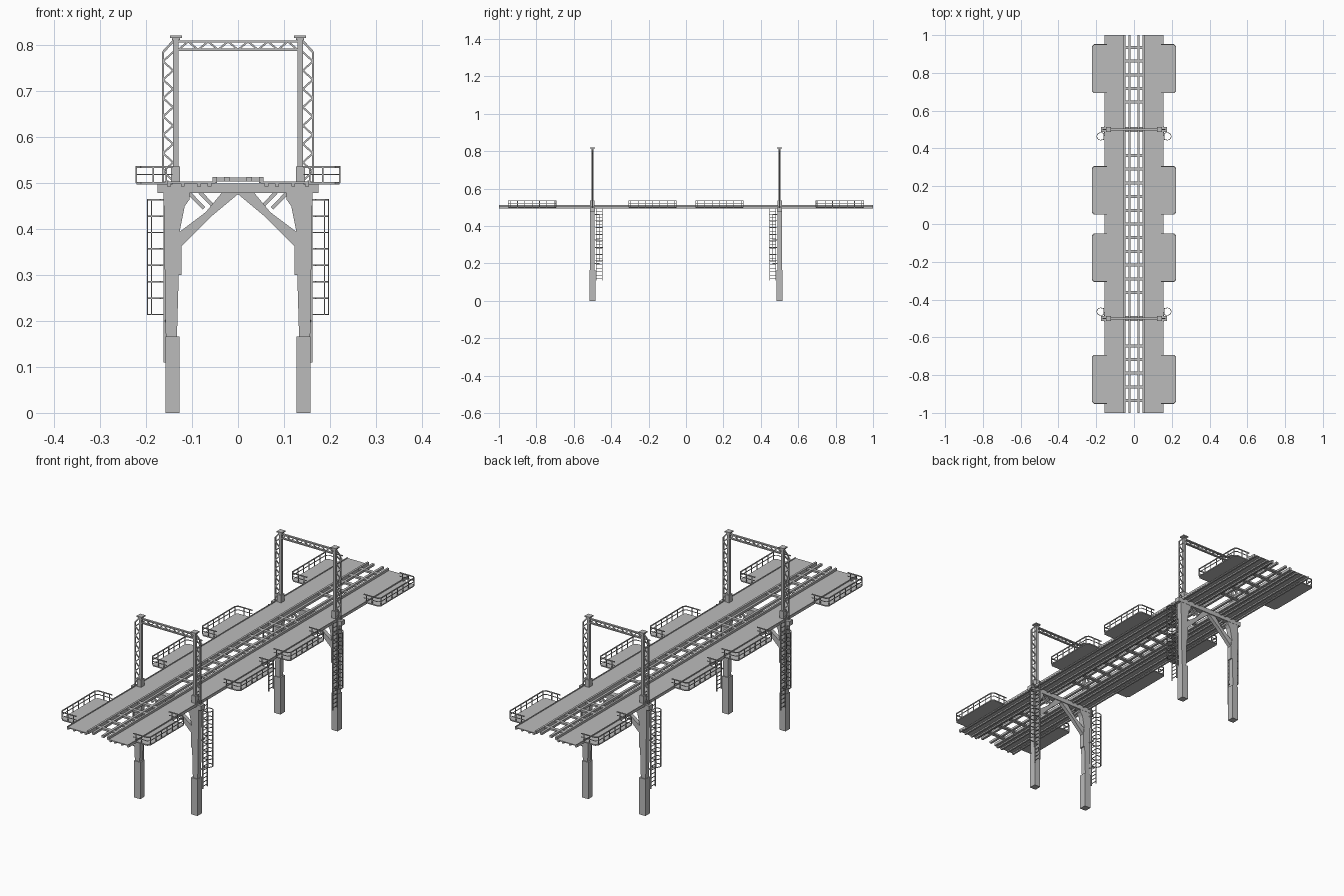
import bpy, bmesh, math
from mathutils import Vector

if "Cube" in bpy.data.objects:
    bpy.data.objects.remove(bpy.data.objects["Cube"], do_unlink=True)

GREY = (0.5, 0.5, 0.5, 1)
steel = bpy.data.materials.new("steel_grey")
steel.use_nodes = True
steel.diffuse_color = GREY
steel.node_tree.nodes["Principled BSDF"].inputs["Base Color"].default_value = GREY

SIDES = (1, -1)
PORTALS = (-0.5, 0.5)


def finish(name, bm):
    bmesh.ops.recalc_face_normals(bm, faces=bm.faces)
    mesh = bpy.data.meshes.new(name)
    bm.to_mesh(mesh)
    bm.free()
    mesh.materials.append(steel)
    obj = bpy.data.objects.new(name, mesh)
    bpy.context.collection.objects.link(obj)
    return obj


def box(bm, x, y, z):
    """Box from three (low, high) ranges."""
    verts = bmesh.ops.create_cube(bm, size=1)["verts"]
    for v in verts:
        v.co = [r[0] + (c + 0.5) * (r[1] - r[0]) for r, c in zip((x, y, z), v.co)]


def bar(bm, p, q, w):
    """Square bar between two points."""
    p, q = Vector(p), Vector(q)
    d = q - p
    verts = bmesh.ops.create_cube(bm, size=1)["verts"]
    rot = d.to_track_quat('Z', 'Y')
    for v in verts:
        v.co = (p + q) / 2 + rot @ Vector((v.co.x * w, v.co.y * w, v.co.z * d.length))


def polyline(bm, points, w):
    for p, q in zip(points, points[1:]):
        bar(bm, p, q, w)


def prism(bm, points, offset):
    """Closed profile pushed along an offset."""
    face = bm.faces.new([bm.verts.new(p) for p in points])
    ext = bmesh.ops.extrude_face_region(bm, geom=[face])["geom"]
    for v in ext:
        if isinstance(v, bmesh.types.BMVert):
            v.co += Vector(offset)
    bm.faces.new([bm.verts.new(p) for p in reversed(points)]) if not face.is_valid else None


def mirrored(x0, x1, s):
    return tuple(sorted((s * x0, s * x1)))


# Walkway strips with edge lips and stringers underneath
bm = bmesh.new()
for s in SIDES:
    box(bm, mirrored(0.05, 0.154, s), (-1, 1), (0.499, 0.503))
    for x in (0.062, 0.085, 0.12, 0.15):
        box(bm, mirrored(x - 0.004, x + 0.004, s), (-1, 1), (0.493, 0.4995))
    box(bm, mirrored(0.151, 0.155, s), (-1, 1), (0.496, 0.506))
finish("walkway_strips", bm)

# Centre track: rails and cross ties
bm = bmesh.new()
for s in SIDES:
    box(bm, mirrored(0.046, 0.055, s), (-1, 1), (0.5, 0.513))
    box(bm, mirrored(0.019, 0.030, s), (-1, 1), (0.503, 0.513))
finish("track_rails", bm)

bm = bmesh.new()
PITCH = 0.0725
rows = [i * PITCH for i in range(-5, 6)]
rows += [s * (0.645 + i * PITCH) for s in SIDES for i in range(5)]
for y in rows:
    box(bm, (-0.05, 0.05), (y - 0.008, y + 0.008), (0.504, 0.512))
finish("track_ties", bm)

# Side platforms with railings
floor, rail = bmesh.new(), bmesh.new()
for s in SIDES:
    for y0, y1 in ((-0.95, -0.695), (-0.305, -0.052), (0.052, 0.305), (0.695, 0.95)):
        r = 0.01
        path = [(0.142, y0), (0.221 - r, y0), (0.221, y0 + r),
                (0.221, y1 - r), (0.221 - r, y1), (0.142, y1)]
        prism(floor, [(s * x, y, 0.497) for x, y in path], (0, 0, 0.005))
        for z, w in ((0.535, 0.004), (0.519, 0.0025)):
            polyline(rail, [(s * x, y, z) for x, y in path], w)
        posts = [(x, y) for x in (0.156, 0.184) for y in (y0, y1)]
        posts += [(0.221, y0 + r + (y1 - y0 - 2 * r) * i / 6) for i in range(7)]
        for x, y in posts:
            bar(rail, (s * x, y, 0.5), (s * x, y, 0.536), 0.003)
finish("platform_floors", floor)
finish("platform_railings", rail)

# Columns, braces and cross beams below the deck
COLUMN = [(0.157, 0.16), (0.133, 0.16), (0.129, 0.30), (0.123, 0.30), (0.123, 0.365),
          (0.127, 0.394), (0.116, 0.45), (0.105, 0.465), (0.105, 0.48), (0.162, 0.48)]
BRACE = [(0, 0.476), (0, 0.485), (0.03, 0.485), (0.055, 0.455), (0.07, 0.437),
         (0.127, 0.394), (0.123, 0.363), (0.055, 0.43)]
feet, legs, braces, beams = (bmesh.new() for _ in range(4))
for y in PORTALS:
    box(beams, (-0.175, 0.175), (y - 0.013, y + 0.013), (0.478, 0.499))
    for s in SIDES:
        box(feet, mirrored(0.127, 0.158, s), (y - 0.016, y + 0.016), (0, 0.166))
        prism(legs, [(s * x, y - 0.012, z) for x, z in COLUMN], (0, 0.024, 0))
        prism(braces, [(s * x, y - 0.009, z) for x, z in BRACE], (0, 0.018, 0))
        for x in (0.108, 0.083):
            bar(braces, (s * x, y, 0.48), (s * (x - 0.034), y, 0.445), 0.008)
finish("column_feet", feet)
finish("columns", legs)
finish("column_braces", braces)
finish("cross_beams", beams)

# Portal masts with lattice sides and a truss across the top
masts, lattice, truss = (bmesh.new() for _ in range(3))
for y in PORTALS:
    for s in SIDES:
        box(masts, mirrored(0.129, 0.141, s), (y - 0.006, y + 0.006), (0.5, 0.815))
        box(masts, mirrored(0.126, 0.146, s), (y - 0.012, y + 0.012), (0.503, 0.536))
        # Flared mast cap
        for h, z in ((0.009, 0.811), (0.013, 0.816)):
            box(masts, (s * 0.135 - h, s * 0.135 + h), (y - h, y + h), (z, z + 0.005))
        polyline(lattice, [(s * 0.163, y, 0.499), (s * 0.163, y, 0.785),
                           (s * 0.14, y, 0.81)], 0.005)
        n = 14
        zigzag = [(s * (0.163 if i % 2 else 0.141), y, 0.505 + 0.28 * i / n)
                  for i in range(n + 1)]
        polyline(lattice, zigzag, 0.004)
    for z in (0.79, 0.808):
        box(truss, (-0.13, 0.13), (y - 0.005, y + 0.005), (z - 0.0025, z + 0.0025))
    n = 12
    polyline(truss, [(-0.13 + 0.26 * i / n, y, 0.808 if i % 2 else 0.79)
                     for i in range(n + 1)], 0.004)
finish("portal_masts", masts)
finish("mast_lattices", lattice)
finish("portal_trusses", truss)

# Ladders with safety cages, on the inner side of each portal
ladder, cage = bmesh.new(), bmesh.new()
for y in PORTALS:
    centre = y - math.copysign(0.036, y)
    for s in SIDES:
        for dy in (-0.016, 0.016):
            bar(ladder, (s * 0.16, centre + dy, 0.11), (s * 0.16, centre + dy, 0.503), 0.004)
        for i in range(21):
            z = 0.12 + i * 0.018
            bar(ladder, (s * 0.16, centre - 0.016, z), (s * 0.16, centre + 0.016, z), 0.0025)
        # Brackets to the column
        for z in (0.2, 0.33, 0.46):
            bar(ladder, (s * 0.154, y, z), (s * 0.16, centre, z), 0.004)
        arc = [(s * (0.176 + 0.021 * math.cos(a)), centre + 0.02 * math.sin(a))
               for a in (math.radians(-135 + 27 * k) for k in range(11))]
        arc = [(s * 0.16, centre - 0.016)] + arc[1:-1] + [(s * 0.16, centre + 0.016)]
        for i in range(8):
            polyline(cage, [(px, py, 0.214 + i * 0.0357) for px, py in arc], 0.003)
        for k in (3, 5, 7):
            bar(cage, (*arc[k], 0.214), (*arc[k], 0.464), 0.002)
finish("ladders", ladder)
finish("ladder_cages", cage)
